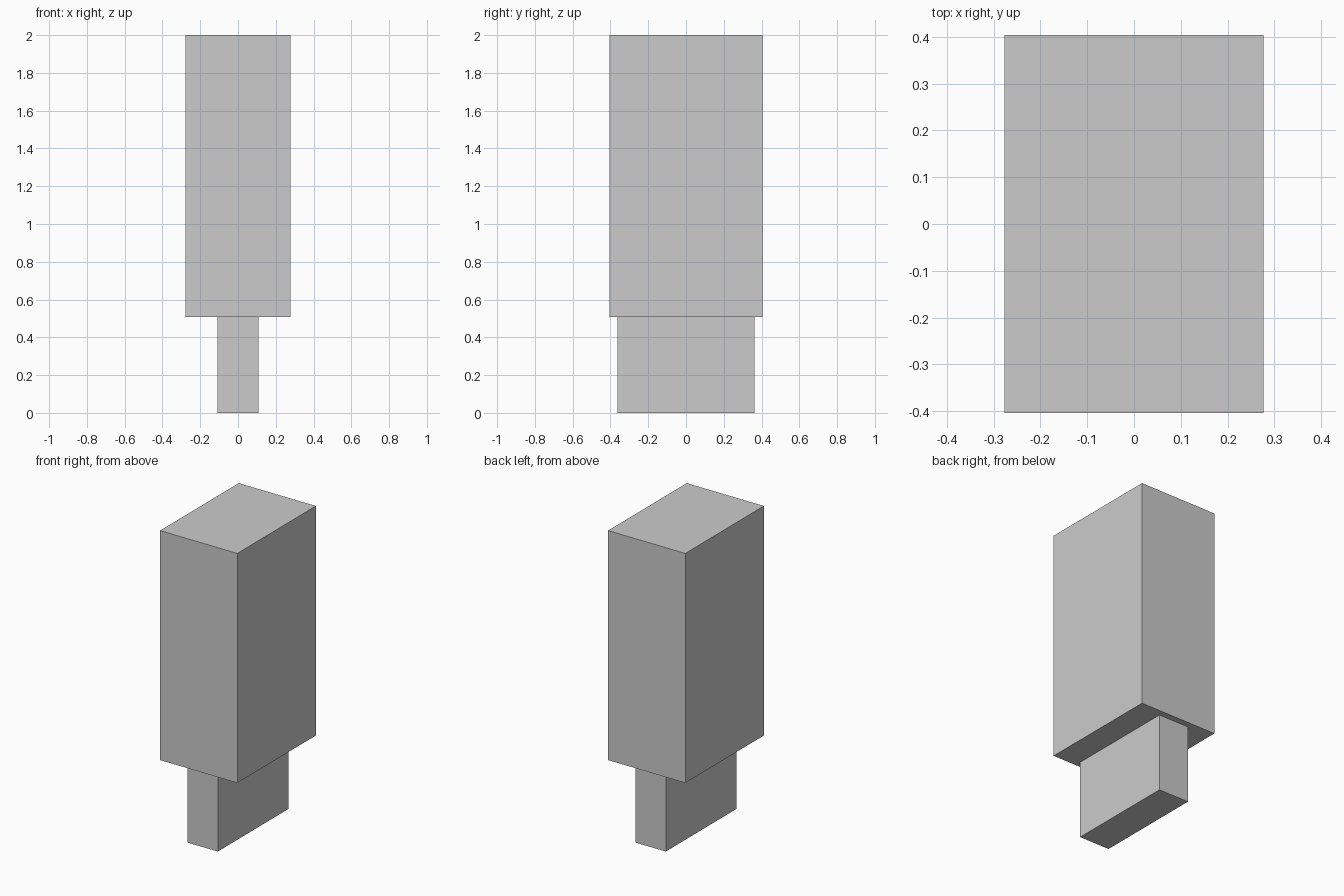
import bpy

if "Cube" in bpy.data.objects:
    bpy.data.objects.remove(bpy.data.objects["Cube"])


def box(name, width, depth, z0, z1):
    """Axis-aligned box centred on x = y = 0, spanning z0 to z1."""
    bpy.ops.mesh.primitive_cube_add(size=1, location=(0, 0, (z0 + z1) / 2))
    ob = bpy.context.object
    ob.name = name
    ob.scale = (width, depth, z1 - z0)
    bpy.ops.object.transform_apply(location=False, rotation=False, scale=True)
    return ob


JOINT_Z = 0.507

# Narrow foot below, wide block above
box("lower_stem", 0.218, 0.726, 0.0, JOINT_Z)
box("upper_block", 0.555, 0.808, JOINT_Z, 2.0)
